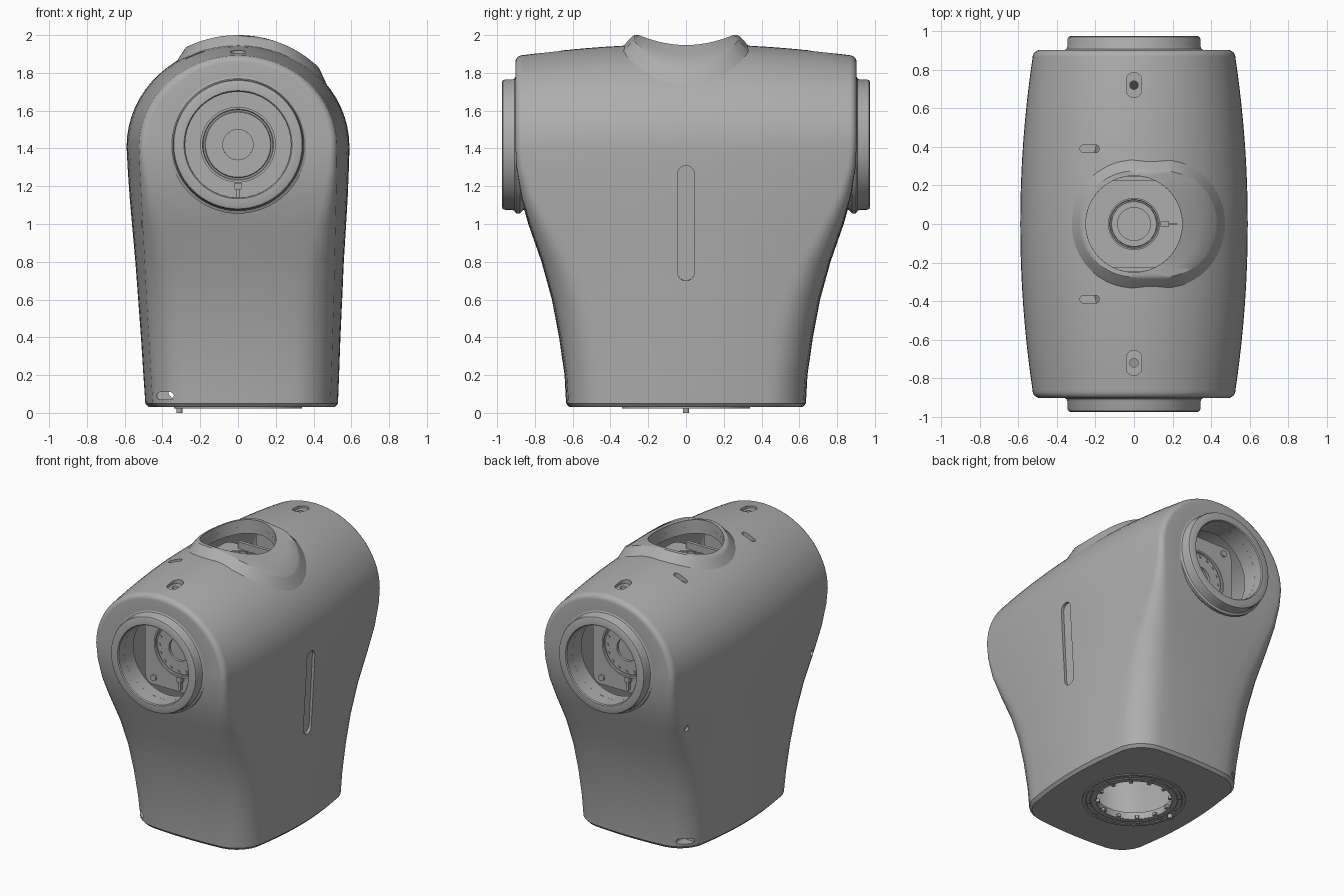
import bpy, bmesh
from math import sin, cos, pi, sqrt, radians
from mathutils import Matrix, Vector

cube = bpy.data.objects.get("Cube")
if cube:
    bpy.data.objects.remove(cube, do_unlink=True)

grey = bpy.data.materials.new("shell grey")
grey.use_nodes = True
grey.diffuse_color = (0.42, 0.42, 0.42, 1)
grey.node_tree.nodes["Principled BSDF"].inputs["Base Color"].default_value = grey.diffuse_color

FRONT = Matrix.Rotation(pi / 2, 4, 'X')
BACK = Matrix.Rotation(-pi / 2, 4, 'X')
UP = Matrix.Identity(4)
ENDS = ((-1, "front", FRONT), (1, "back", BACK))
ARM_Z = 1.42


def finish(name, bm, matrix=UP):
    bmesh.ops.remove_doubles(bm, verts=bm.verts, dist=1e-5)
    bmesh.ops.recalc_face_normals(bm, faces=bm.faces)
    bm.transform(matrix)
    mesh = bpy.data.meshes.new(name)
    bm.to_mesh(mesh)
    bm.free()
    mesh.materials.append(grey)
    ob = bpy.data.objects.new(name, mesh)
    bpy.context.collection.objects.link(ob)
    return ob


def place(x, y, z, rot=UP):
    return Matrix.Translation((x, y, z)) @ rot


def skin(name, rows, matrix=UP, caps=(False, False), loop=False):
    """Join closed rows of points with quads."""
    bm = bmesh.new()
    grid = [[bm.verts.new(p) for p in row] for row in rows]
    n = len(rows[0])
    pairs = list(zip(grid, grid[1:])) + ([(grid[-1], grid[0])] if loop else [])
    for a, b in pairs:
        for j in range(n):
            k = (j + 1) % n
            bm.faces.new((a[j], a[k], b[k], b[j]))
    for cap, row in zip(caps, (grid[0], grid[-1])):
        if cap:
            bm.faces.new(row)
    return finish(name, bm, matrix)


def rounded(hx, hy, r, seg=10):
    pts = []
    for q, (sx, sy) in enumerate(((1, 1), (-1, 1), (-1, -1), (1, -1))):
        for i in range(seg + 1):
            a = (q + i / seg) * pi / 2
            p = (sx * (hx - r) + r * cos(a), sy * (hy - r) + r * sin(a))
            if not pts or (Vector(p) - Vector(pts[-1])).length > 1e-4:
                pts.append(p)
    if (Vector(pts[0]) - Vector(pts[-1])).length < 1e-4:
        pts.pop()
    return pts


def prism(name, hx, hy, r, h, matrix):
    pts = rounded(hx, hy, r)
    return skin(name, [[(x, y, z) for x, y in pts] for z in (0, h)], matrix, (True, True))


def disc(name, r, h, matrix):
    return prism(name, r, r, r, h, matrix)


def lathe(name, profile, matrix, n=64):
    angles = [2 * pi * i / n for i in range(n)]
    return skin(name, [[(r * cos(a), r * sin(a), h) for a in angles] for r, h in profile],
                matrix, loop=True)


def cut(ob, cutter):
    mod = ob.modifiers.new("cut", 'BOOLEAN')
    mod.operation, mod.solver, mod.object = 'DIFFERENCE', 'EXACT', cutter
    bpy.context.view_layer.objects.active = ob
    bpy.ops.object.modifier_apply(modifier=mod.name)
    bpy.data.objects.remove(cutter, do_unlink=True)


# Torso sections: height, half depth, half width, corner radius
SECTIONS = [(.03, .617, .492, .18), (.05, .635, .51, .2), (.2, .643, .518, .2),
            (.4, .672, .528, .2), (.6, .71, .54, .19), (.8, .765, .552, .16),
            (1.0, .835, .567, .11), (1.15, .878, .578, .07), (1.3, .9, .586, .045),
            (1.41, .903, .59, .04)]
SHOULDER, ARCH = 1.41, 0.92


def outline(depth, width, r):
    """Barrel-sided plan outline with rounded corners."""
    end = width - 0.07
    quarter = [((end - r) * i / 6, depth) for i in range(6)]
    side = lambda y: width - 0.07 * (y / depth) ** 2
    xc = side(depth - r) - r
    quarter += [(xc + r * sin(i * pi / 12), depth - r + r * cos(i * pi / 12)) for i in range(6)]
    quarter += [(side(y), y) for y in [(depth - r) * (1 - i / 8) for i in range(9)]]
    half = quarter + [(x, -y) for x, y in quarter[-2::-1]]
    return half + [(-x, y) for x, y in half[-2:0:-1]]


def torso(name, inset=0.0):
    rows = []
    for z, depth, width, r in SECTIONS:
        low = 1 - z / SHOULDER
        pts = outline(depth - inset, width - inset, r)
        rows.append([(x + 0.02 * low, y * (1 - 0.07 * low * (x / width) ** 2),
                      z + (inset if z < 0.1 else 0)) for x, y in pts])
    for i in range(1, 17):
        a = i * pi / 32
        rows.append([(x * cos(a) if i < 16 else 0, y, SHOULDER + ARCH * abs(x) * sin(a))
                     for x, y in pts])
    return skin(name, rows, caps=(True, False))


# Hollow shell with its openings
body = torso("torso_shell")
cut(body, torso("inner_cutter", 0.045))
cut(body, disc("neck_cutter", .25, .5, place(0, 0, 1.7)))
cut(body, disc("waist_cutter", .25, .3, place(0, 0, -.1)))
cut(body, prism("side_slot_cutter", .305, .045, .045, .2,
                place(.553, 0, 1.005, Matrix.Rotation(radians(92.9), 4, 'Y'))))
for s, end, rot in ENDS:
    cut(body, disc("arm_cutter", .28, .4, place(0, s * .7, ARM_Z, rot)))
    cut(body, prism("top_slot_cutter", .04, .065, .04, .2, place(0, s * .72, 1.888)))
    cut(body, disc("top_hole_cutter", .022, .3, place(0, s * .72, 1.75)))
    cut(body, prism("shoulder_hole_cutter", .05, .02, .02, .2, place(-.23, s * .39, 1.862)))
    cut(body, prism("foot_hole_cutter", .045, .02, .02, .2, place(-.385, s * .5, .09, rot)))
    aim = Vector((-1, s * .3, 0)).to_track_quat('Z', 'Y').to_matrix().to_4x4()
    cut(body, disc("corner_hole_cutter", .02, .2, place(-.485, s * .71, 1.0, aim)))

# Neck collar, saddle-shaped on top
angles = [2 * pi * i / 72 for i in range(72)]
crown = lambda x: 2.0 - 0.62 + sqrt(0.62 ** 2 - x * x)
skin_z = lambda x: SHOULDER + 0.54 * sqrt(1 - (x / 0.59) ** 2)


def oval(r):
    return [(r * cos(a) + (0.15 if cos(a) > 1e-6 else 0), r * sin(a)) for a in angles]


hole = [(.25 * cos(a), .25 * sin(a)) for a in angles]
top = oval(.275)
mid = [((a + c) / 2, (b + d) / 2) for (a, b), (c, d) in zip(hole, top)]
skin("neck_collar",
     [[(x, y, skin_z(x) - .05) for x, y in hole]]
     + [[(x, y, crown(x)) for x, y in ring] for ring in (hole, mid, top)]
     + [[(x, y, crown(x) - .008) for x, y in oval(.285)]]
     + [[(x, y, skin_z(x) - .015) for x, y in oval(.34)]], loop=True)


def actuator(name, r, bore, bolts, matrix):
    """Bolted output ring with a recessed hub."""
    lathe(name + "_ring", [(bore, 0), (bore, .03), (r * .86, .03), (r * .88, .022),
                           (r * .92, .022), (r * .94, .03), (r, .03), (r, 0)], matrix)
    disc(name + "_hub", bore, .012, matrix)
    for i in range(bolts):
        a = 2 * pi * i / bolts
        spot = Matrix.Translation((r * .78 * cos(a), r * .78 * sin(a), .03))
        disc(name + "_bolt", r * .05, .006, matrix @ spot)


# Arm sockets, with brackets and actuators inside
for s, end, rot in ENDS:
    lathe(end + "_arm_collar", [(.28, .8), (.28, .968), (.286, .975), (.328, .975), (.34, .97),
                                (.345, .958), (.345, .92), (.35, .908), (.365, .9), (.365, .88),
                                (.345, .86), (.345, .8)], place(0, 0, ARM_Z, rot))
    prism(end + "_bracket", .29, .32, .06, .03, place(0, s * .62, ARM_Z, rot))
    actuator(end + "_actuator", .2, .08, 16, place(0, s * .65, ARM_Z, rot))
    disc(end + "_motor", .2, .32, place(0, s * .3, ARM_Z, rot))
    prism(end + "_cable_plug", .02, .018, .004, .03, place(0, s * .65, 1.2, rot))
    prism(end + "_cable", .008, .035, .006, .02, place(0, s * .65, 1.155, rot))
    for x in (-.22, .22):
        for z in (-.27, .27):
            disc(end + "_bracket_bolt", .022, .012, place(x, s * .65, ARM_Z + z, rot))
    prism("neck_bracket_rail", .16, .012, .01, .05, place(0, s * .235, 1.77))

# Neck actuator
prism("neck_bracket", .28, .28, .05, .03, place(0, 0, 1.74))
actuator("neck_actuator", .135, .085, 12, place(0, 0, 1.79))
disc("neck_actuator_base", .135, .03, place(0, 0, 1.765))
prism("neck_cable_plug", .022, .014, .004, .025, place(.16, 0, 1.77))
prism("neck_cable", .025, .006, .005, .015, place(.2, 0, 1.77))

# Waist flange under the torso
lathe("waist_flange", [(.25, .024), (.285, .024), (.29, .029), (.315, .029), (.32, .024),
                       (.34, .024), (.34, .05), (.25, .05)], UP)
for i in range(12):
    turn = Matrix.Rotation(2 * pi * (i + .5) / 12, 4, 'Z')
    prism("waist_tooth", .022, .012, .004, .02, turn @ place(.248, 0, .022))
    disc("waist_bolt", .01, .01, turn @ place(.302, 0, .022))
disc("locating_pin", .016, .06, place(-.31, 0, 0))

# Smooth shading with crisp edges
bpy.ops.object.select_all(action='DESELECT')
for ob in bpy.context.collection.objects:
    if ob.type == 'MESH':
        ob.select_set(True)
        bpy.context.view_layer.objects.active = ob
bpy.ops.object.shade_smooth_by_angle(angle=radians(32))
